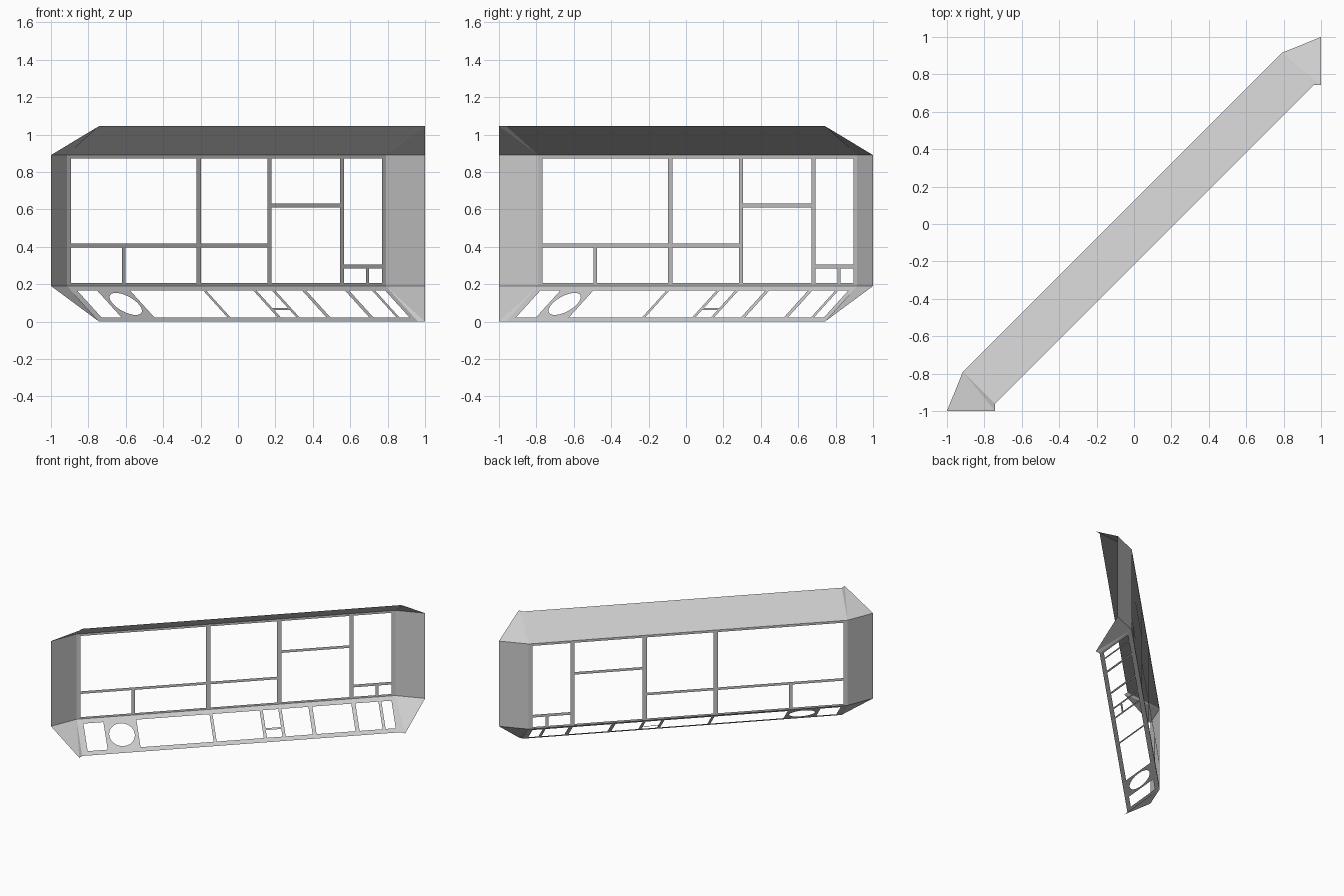
import bpy, bmesh, math
from mathutils import Vector

if "Cube" in bpy.data.objects:
    bpy.data.objects.remove(bpy.data.objects["Cube"])

# Key dimensions: sheet-metal tray standing along the x = y diagonal
S0, S1, BACK = -0.915, 0.790, 0.125     # back panel runs from x=S0 to S1 on y = x + BACK
RUN = 0.172                             # forward reach of shelf and hood in x (and -y)
ZB, ZT, TOP = 0.19, 0.89, 1.045


def back_pt(s, z):
    return Vector((s, s + BACK, z))


def shelf_pt(s, t):
    return Vector((s + RUN * t, s + BACK - RUN * t, ZB * (1 - t)))


def hood_pt(s, t):
    return Vector((s + RUN * t, s + BACK - RUN * t, ZT + (TOP - ZT) * t))


def finish(name, bm):
    bmesh.ops.remove_doubles(bm, verts=bm.verts, dist=1e-5)
    me = bpy.data.meshes.new(name)
    bm.to_mesh(me)
    bm.free()
    ob = bpy.data.objects.new(name, me)
    bpy.context.collection.objects.link(ob)
    return ob


def add_face(bm, pts, facing):
    f = bm.faces.new([bm.verts.new(p) for p in pts])
    f.normal_update()
    if f.normal.dot(facing) < 0:
        f.normal_flip()


def pierced(bm, fn, t0, t1, holes, facing):
    """Fill the s/t rectangle with cells, leaving the (s0, s1, t0, t1) holes open."""
    ss = sorted({S0, S1} | {v for h in holes for v in h[:2]})
    ts = sorted({t0, t1} | {v for h in holes for v in h[2:]})
    for a, b in zip(ss, ss[1:]):
        for c, d in zip(ts, ts[1:]):
            m, n = (a + b) / 2, (c + d) / 2
            if not any(h[0] < m < h[1] and h[2] < n < h[3] for h in holes):
                add_face(bm, [fn(a, c), fn(b, c), fn(b, d), fn(a, d)], facing)


OUT = Vector((1, -1, 0))
UP = Vector((1, -1, 1))
DOWN = Vector((1, -1, -1))

# Back panel with window openings
L, R, B, T = -0.893, 0.770, 0.205, 0.872
windows = [
    (L, -0.222, 0.417, T), (L, -0.620, B, 0.396), (-0.602, -0.222, B, 0.396),
    (-0.198, 0.158, 0.417, T), (-0.198, 0.158, B, 0.396),
    (0.180, 0.545, 0.631, T), (0.180, 0.545, B, 0.610),
    (0.567, R, 0.305, T), (0.567, 0.685, B, 0.283), (0.700, R, B, 0.283),
]
bm = bmesh.new()
pierced(bm, back_pt, ZB, ZT, windows, OUT)
finish("window_panel", bm)

# Sloping shelf with openings and one round hole
F, N = 0.13, 0.88
spans = [(-0.882, -0.775), (-0.599, -0.208), (-0.192, 0.060), (0.177, 0.321),
         (0.342, 0.550), (0.572, 0.695), (0.711, 0.765)]
slots = [(a, b, F, N) for a, b in spans]
slots += [(0.077, 0.160, F, 0.62), (0.077, 0.160, 0.67, N)]
cs, ct, rs, rt = -0.687, 0.505, 0.068, 0.31
hs, ht = 0.088, 0.375                   # half size of the plate round the hole
bm = bmesh.new()
pierced(bm, shelf_pt, 0, 1, slots + [(cs - hs, cs + hs, ct - ht, ct + ht)], UP)
ring = []
for i in range(48):
    a = 2 * math.pi * (i + 0.0) / 48
    c, s = math.cos(a), math.sin(a)
    k = max(abs(c), abs(s))
    ring.append((shelf_pt(cs + rs * c, ct + rt * s), shelf_pt(cs + hs * c / k, ct + ht * s / k)))
for (i0, o0), (i1, o1) in zip(ring, ring[1:] + ring[:1]):
    add_face(bm, [i0, o0, o1, i1], UP)
finish("lower_shelf", bm)

# Plain sloping hood
bm = bmesh.new()
pierced(bm, hood_pt, 0, 1, [], DOWN)
finish("upper_hood", bm)

# End flaps with folded corners, mirrored across the diagonal's middle
for side, flip in (("left", False), ("right", True)):
    def P(x, y, z):
        return Vector((-y, -x, z)) if flip else Vector((x, y, z))
    inner = (S0, S0 + BACK)
    outer = (-1, -1)
    bm = bmesh.new()
    add_face(bm, [P(*inner, ZB), P(*outer, ZB), P(*outer, ZT), P(*inner, ZT)], OUT)
    for z0, z1, facing in ((ZB, 0, UP), (ZT, TOP, DOWN)):
        tip = (S0 + RUN, S0 + BACK - RUN)
        lip = (S0 + RUN, -1)
        add_face(bm, [P(*inner, z0), P(*outer, z0), P(*lip, z1)], facing)
        add_face(bm, [P(*inner, z0), P(*lip, z1), P(*tip, z1)], facing)
    finish(side + "_end_flap", bm)
